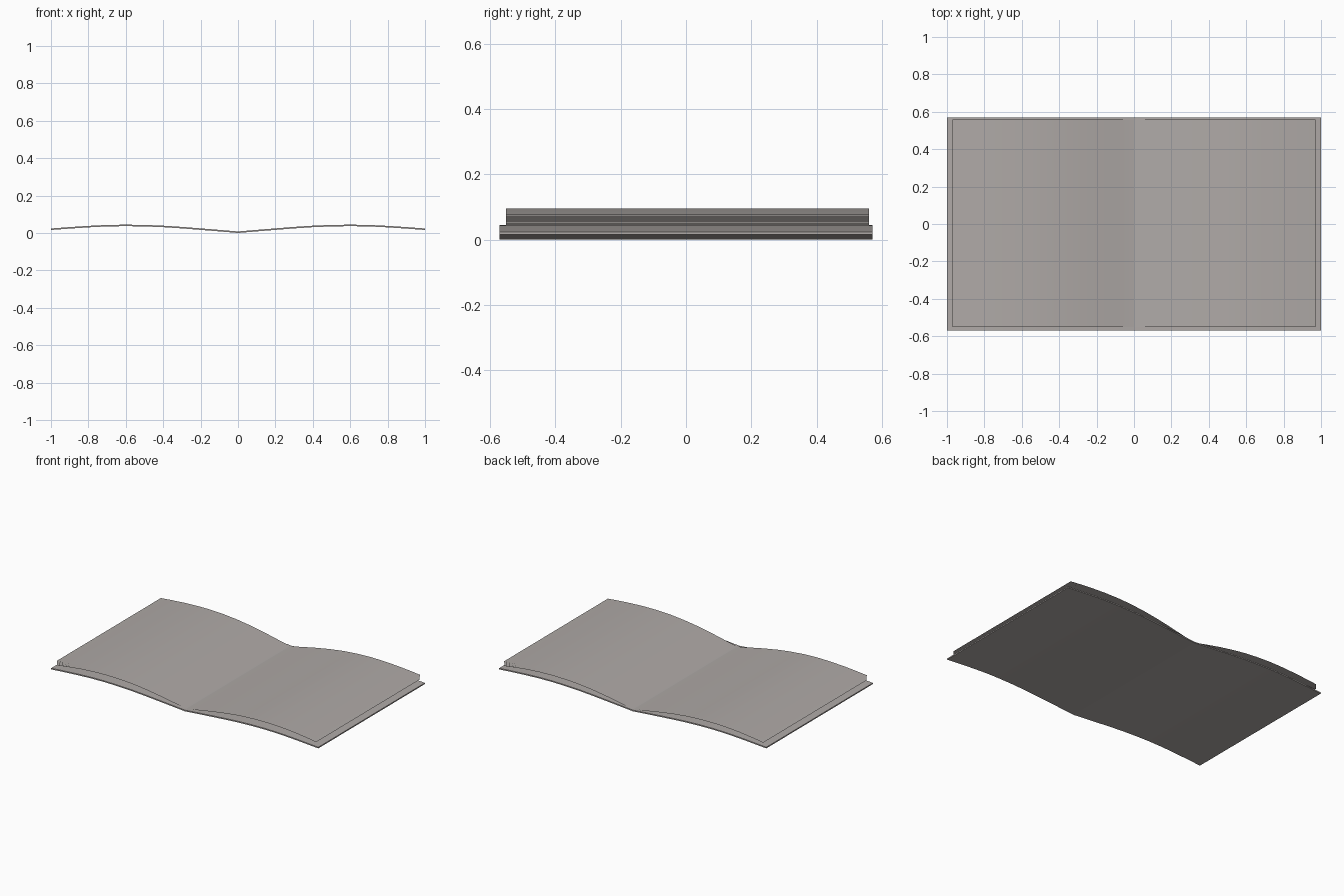
import bpy, bmesh, math

if "Cube" in bpy.data.objects:
    bpy.data.objects.remove(bpy.data.objects["Cube"])

SHEETS = 10
PAGE_Y = (-0.55, 0.56)
COVER_Y = (-0.57, 0.57)
COVER_T = 0.008

# half profiles (x, z) from the spine outwards
XS = [0, 0.05, 0.1, 0.2, 0.3, 0.4, 0.5, 0.6, 0.7, 0.8, 0.9, 0.97]
TOP = [0.011, 0.019, 0.030, 0.051, 0.069, 0.083, 0.092, 0.096, 0.095, 0.090, 0.082, 0.075]
LOW = [0.009, 0.016, 0.025, 0.042, 0.057, 0.068, 0.074, 0.0755, 0.0725, 0.065, 0.053, 0.043]
COVER = [(0, 0), (0.1, 0.0085), (0.2, 0.0165), (0.3, 0.0245), (0.4, 0.031), (0.5, 0.035),
         (0.6, 0.0365), (0.7, 0.035), (0.8, 0.030), (0.9, 0.0235), (1, 0.016)]


def material(name, colour):
    m = bpy.data.materials.new(name)
    m.diffuse_color = (*colour, 1)
    m.use_nodes = True
    m.node_tree.nodes["Principled BSDF"].inputs["Base Color"].default_value = m.diffuse_color
    return m


paper = material("warm grey paper", (0.43, 0.40, 0.386))


def finish(name, bm, angle):
    me = bpy.data.meshes.new(name)
    bm.to_mesh(me)
    bm.free()
    me.materials.append(paper)
    ob = bpy.data.objects.new(name, me)
    bpy.context.collection.objects.link(ob)
    bpy.ops.object.select_all(action='DESELECT')
    ob.select_set(True)
    bpy.context.view_layer.objects.active = ob
    bpy.ops.object.shade_smooth_by_angle(angle=math.radians(angle))
    return ob


def strip(bm, profile, ys):
    """Sweep an open profile, ordered left to right, along y; faces point up."""
    rows = [[bm.verts.new((x, y, z)) for y in ys] for x, z in profile]
    for a, b in zip(rows, rows[1:]):
        bm.faces.new((a[0], b[0], b[1], a[1]))
    return rows


# cover: one thin closed board, creased at the spine
bm = bmesh.new()
full = [(-x, z) for x, z in reversed(COVER[1:])] + COVER
low = strip(bm, full, COVER_Y)
high = strip(bm, [(x, z + COVER_T) for x, z in full], COVER_Y)
for i in range(len(full) - 1):
    for s in (0, 1):
        bm.faces.new((low[i][s], low[i + 1][s], high[i + 1][s], high[i][s]))
for e in (0, -1):
    bm.faces.new((low[e][0], low[e][1], high[e][1], high[e][0]))
bmesh.ops.recalc_face_normals(bm, faces=bm.faces)
finish("cover", bm, 6)

# pages: thin single sheets fanning out from the spine on each side
for side, name in ((-1, "left_pages"), (1, "right_pages")):
    bm = bmesh.new()
    for i in range(SHEETS):
        t = i / (SHEETS - 1)
        prof = [(side * x, l + (h - l) * t) for x, l, h in zip(XS, LOW, TOP)]
        strip(bm, prof if side > 0 else prof[::-1], PAGE_Y)
    finish(name, bm, 15)
